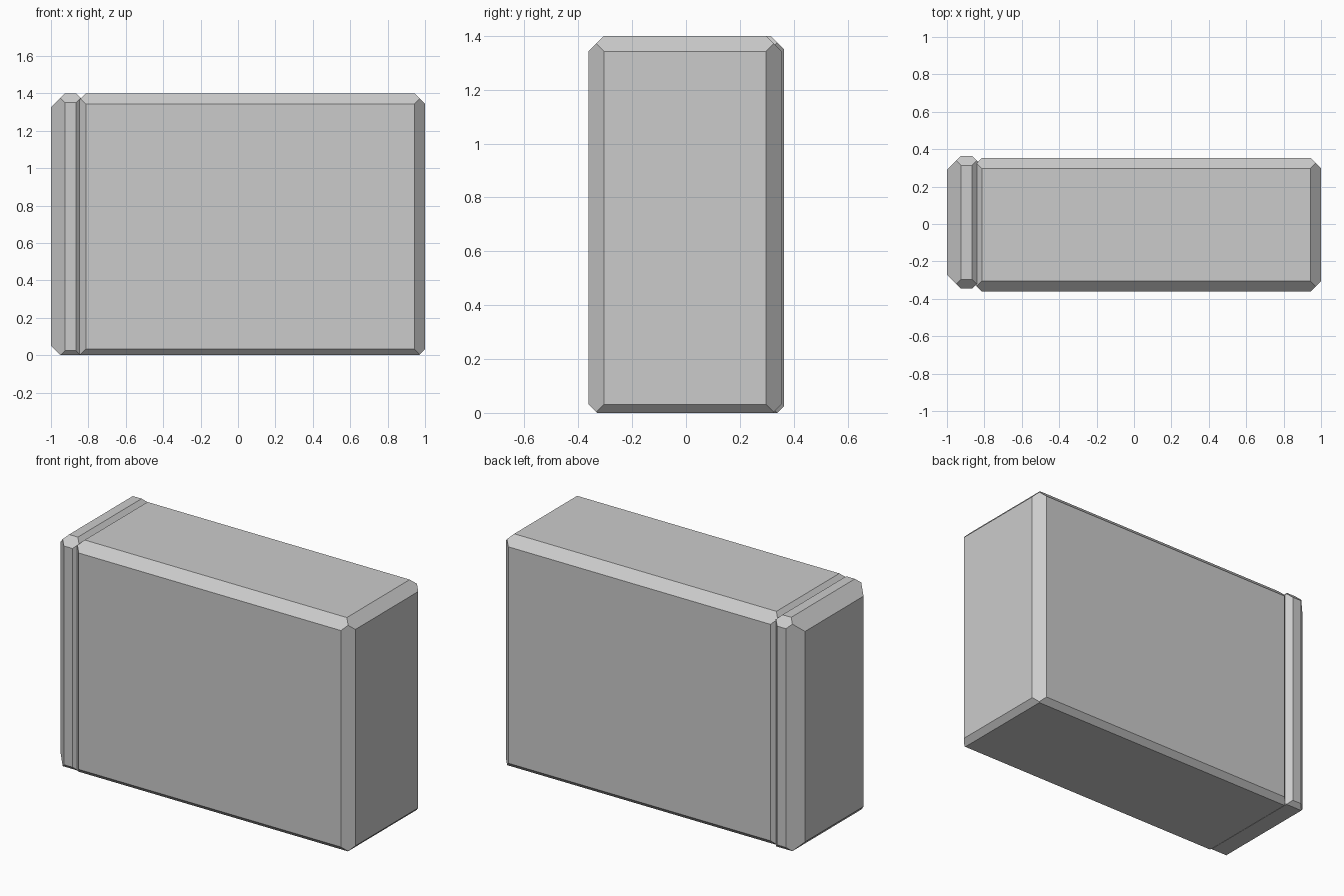
import bpy, bmesh
from itertools import product

if "Cube" in bpy.data.objects:
    bpy.data.objects.remove(bpy.data.objects["Cube"])


def chamfered_block(name, lo, hi, d, left_d):
    """Box with mitred flat chamfers (left end may differ), trimmed at z = 0."""
    bm = bmesh.new()
    for sx, sy, sz in product((0, 1), repeat=3):
        e = d if sx else left_d
        # one point on each of the three faces, plus the mitre point
        insets = [(0, e, e), (e, 0, d), (e, d, 0), (e - d / 2, d / 2, d / 2)]
        for inset in insets:
            bm.verts.new([h - i if s else l + i
                          for l, h, i, s in zip(lo, hi, inset, (sx, sy, sz))])
    bmesh.ops.convex_hull(bm, input=bm.verts[:])
    bmesh.ops.dissolve_limit(bm, angle_limit=0.01, verts=bm.verts[:], edges=bm.edges[:])

    # flat underside on the ground
    bmesh.ops.bisect_plane(bm, geom=bm.verts[:] + bm.edges[:] + bm.faces[:],
                           plane_co=(0, 0, 0), plane_no=(0, 0, -1), clear_outer=True)
    bmesh.ops.holes_fill(bm, edges=bm.edges[:], sides=0)
    bmesh.ops.recalc_face_normals(bm, faces=bm.faces[:])

    mesh = bpy.data.meshes.new(name)
    bm.to_mesh(mesh)
    bm.free()
    obj = bpy.data.objects.new(name, mesh)
    bpy.context.collection.objects.link(obj)
    return obj


# Large block and the thin end slab on its left
main_block = chamfered_block("main_block", (-0.871, -0.362, -0.025), (1.0, 0.354, 1.4),
                             0.057, 0.057)
end_slab = chamfered_block("end_slab", (-1.0, -0.346, -0.025), (-0.816, 0.364, 1.4),
                           0.05, 0.075)

# Merge the slab so the two meet in a clean V groove
union = main_block.modifiers.new("join_end_slab", 'BOOLEAN')
union.operation = 'UNION'
union.solver = 'EXACT'
union.object = end_slab
end_slab.hide_render = True
